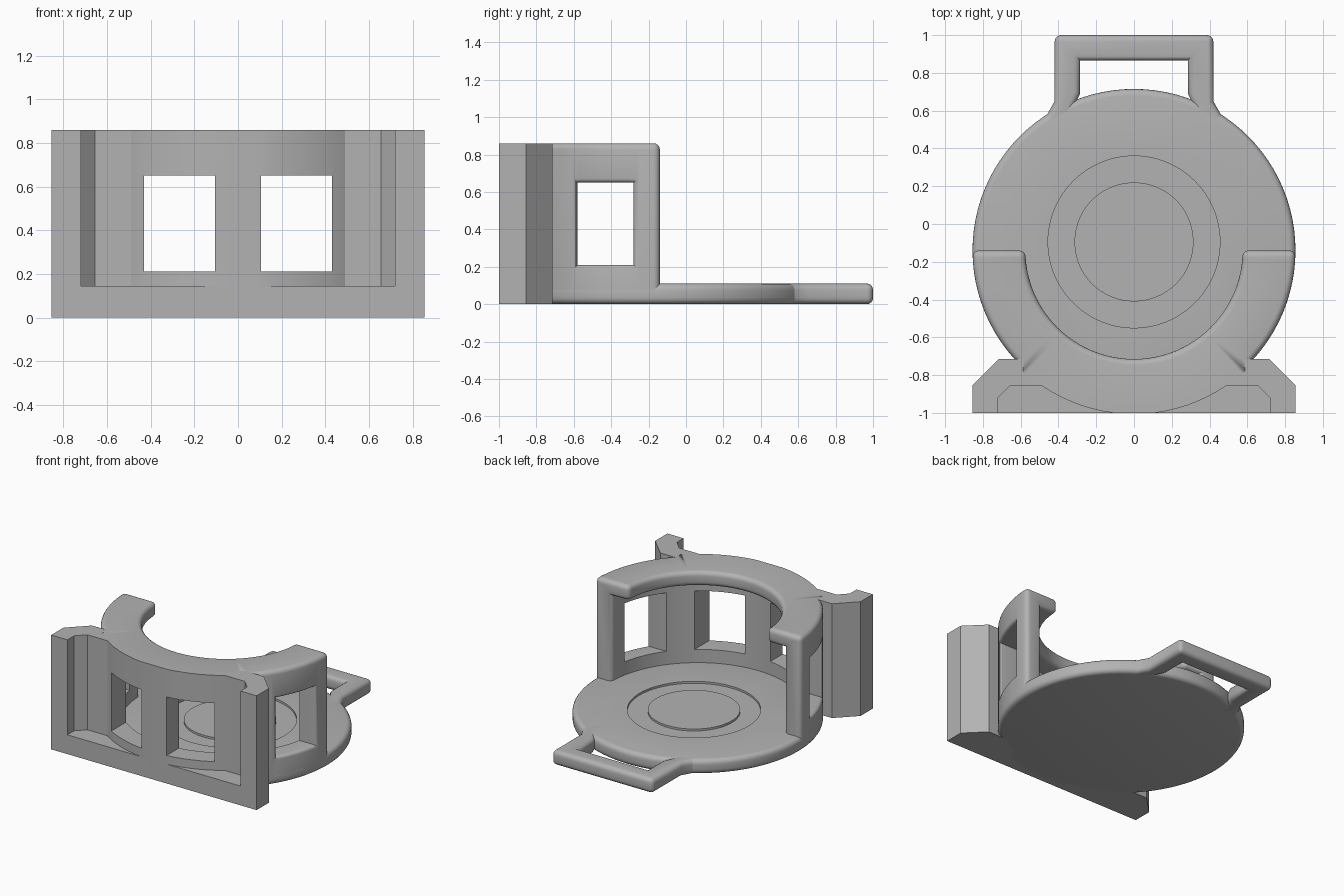
import bpy, bmesh, math
from mathutils import Vector

cube = bpy.data.objects.get("Cube")
if cube:
    bpy.data.objects.remove(cube, do_unlink=True)

CY = -0.14            # centre of the round body in y
R, R_WALL, R_LIP = 0.855, 0.72, 0.575
TOP, FLOOR = 0.86, 0.11

grey = bpy.data.materials.new("plain grey")
grey.use_nodes = True
grey.diffuse_color = (0.45, 0.45, 0.45, 1)
grey.node_tree.nodes["Principled BSDF"].inputs["Base Color"].default_value = (0.45, 0.45, 0.45, 1)


def finish(bm, name):
    bmesh.ops.recalc_face_normals(bm, faces=bm.faces)
    mesh = bpy.data.meshes.new(name)
    bm.to_mesh(mesh)
    bm.free()
    mesh.materials.append(grey)
    obj = bpy.data.objects.new(name, mesh)
    bpy.context.collection.objects.link(obj)
    return obj


def activate(obj):
    bpy.ops.object.select_all(action='DESELECT')
    obj.select_set(True)
    bpy.context.view_layer.objects.active = obj


def smooth(obj):
    activate(obj)
    bpy.ops.object.shade_smooth_by_angle(angle=math.radians(32))


def round_edges(bm, size, keep=lambda e: True):
    """Round the sharp outward edges that pass the test."""
    bmesh.ops.recalc_face_normals(bm, faces=bm.faces)
    edges = [e for e in bm.edges if len(e.link_faces) == 2
             and e.calc_face_angle_signed() > math.radians(30) and keep(e)]
    bmesh.ops.bevel(bm, geom=edges, offset=size, segments=4, profile=0.5,
                    affect='EDGES', clamp_overlap=False)


def prism(points, z0, z1):
    bm = bmesh.new()
    face = bm.faces.new([bm.verts.new((x, y, z0)) for x, y in points])
    up = bmesh.ops.extrude_face_region(bm, geom=[face])
    bmesh.ops.translate(bm, vec=(0, 0, z1 - z0),
                        verts=[v for v in up["geom"] if isinstance(v, bmesh.types.BMVert)])
    bmesh.ops.recalc_face_normals(bm, faces=bm.faces)
    return bm


def arc(radius, a0, a1, n, cy=CY):
    return [(radius * math.cos(math.radians(a0 + (a1 - a0) * i / n)),
             cy + radius * math.sin(math.radians(a0 + (a1 - a0) * i / n))) for i in range(n + 1)]


def cut(obj, cutter):
    cutter.hide_render = True
    mod = obj.modifiers.new("cut", 'BOOLEAN')
    mod.operation, mod.solver, mod.object = 'DIFFERENCE', 'EXACT', cutter
    activate(obj)
    bpy.ops.object.modifier_apply(modifier=mod.name)
    bpy.data.objects.remove(cutter, do_unlink=True)


def box(x0, x1, y0, y1, z0, z1):
    return finish(prism([(x0, y0), (x1, y0), (x1, y1), (x0, y1)], z0, z1), "cutter")


def lathe(profile, cy, steps):
    """Turn a closed profile through a full circle."""
    bm = bmesh.new()
    rings = [[bm.verts.new((x, y, z)) for x, y in arc(r, 0, 360, steps, cy)[:-1]] for r, z in profile]
    for a, b in zip(rings, rings[1:] + rings[:1]):
        for i in range(steps):
            j = (i + 1) % steps
            bm.faces.new((a[i], a[j], b[j], b[i]))
    return bm


# Round base plate with a shallow circular groove
bm = prism(arc(R, 0, 360, 96)[:-1], 0, FLOOR)
round_edges(bm, 0.035, lambda e: abs(e.verts[0].co.z - e.verts[1].co.z) < 0.01)
base = finish(bm, "base_plate")
cut(base, finish(lathe([(0.315, 0.095), (0.455, 0.095), (0.455, 0.2), (0.315, 0.2)],
                       -0.095, 96), "cutter"))
smooth(base)

# Strap loop at the back
half = [(0.40, 0.50), (0.46, 0.58), (0.42, 0.65), (0.42, 1.0)]
inner = [(0.285, 0.865), (0.285, 0.69), (0.32, 0.62), (0.32, 0.50)]
flip = lambda pts: [(-x, y) for x, y in reversed(pts)]
bm = prism(half + flip(half) + flip(inner) + inner, 0, FLOOR)
round_edges(bm, 0.033, lambda e: max(v.co.y for v in e.verts) > 0.6)
smooth(finish(bm, "strap_loop"))

# Half-round wall with an overhanging top lip
section = [(R, 0.05), (R, TOP), (R_LIP, TOP), (R_LIP, 0.75), (R_WALL, 0.75), (R_WALL, 0.05)]
bm = bmesh.new()
rows = [[bm.verts.new((x, y, z)) for x, y in arc(r, -180, 0, 48)] for r, z in section]
for a, b in zip(rows, rows[1:] + rows[:1]):
    for i in range(48):
        bm.faces.new((a[i], a[i + 1], b[i + 1], b[i]))
for end in (0, -1):
    bm.faces.new([row[end] for row in rows])


def soft_edge(e):
    mid = (e.verts[0].co + e.verts[1].co) / 2
    front_rim = mid.y < -0.76 and math.hypot(mid.x, mid.y - CY) > 0.8
    return max(v.co.z for v in e.verts) > 0.06 and not front_rim


round_edges(bm, 0.033, soft_edge)
# The front of the wall swells slightly and is flattened flush with the bracket
for v in bm.verts:
    if v.co.y < -0.76 and math.hypot(v.co.x, v.co.y - CY) > 0.85:
        v.co.x *= 1.014
        v.co.y = max(-1.0, CY + (v.co.y - CY) * 1.014)
wall = finish(bm, "half_wall")

# Two front windows and two side windows
for s in (-1, 1):
    cut(wall, box(*sorted((s * 0.105, s * 0.43)), -1.1, -0.6, 0.21, 0.65))
    cut(wall, box(*sorted((s * 0.5, s * 1.0)), -0.58, -0.28, 0.21, 0.65))

# Soft outer edges on the side windows
bm = bmesh.new()
bm.from_mesh(wall.data)


def side_window_edge(e):
    return all(abs(v.co.x) > 0.7 and -0.59 < v.co.y < -0.27 and 0.2 < v.co.z < 0.66
               and math.hypot(v.co.x, v.co.y - CY) > 0.845 for v in e.verts)


round_edges(bm, 0.022, side_window_edge)
bm.to_mesh(wall.data)
bm.free()
smooth(wall)

# Front bracket: low foot and two upright ears
foot = [(-0.715, -0.715), (-0.855, -0.855), (-0.855, -1), (0.855, -1), (0.855, -0.855), (0.715, -0.715)]
finish(prism(foot + arc(0.79, -46.7, -133.3, 32), 0, 0.145), "bracket_foot")
ear = [(0.855, -1), (0.855, -0.855), (0.715, -0.715), (0.57, -0.715), (0.46, -0.78),
       (0.46, -0.855), (0.655, -0.855), (0.72, -0.92), (0.72, -1)]
for s, side in ((1, "left"), (-1, "right")):
    finish(prism([(s * x, y) for x, y in ear], 0.1, TOP), side + "_bracket_ear")
